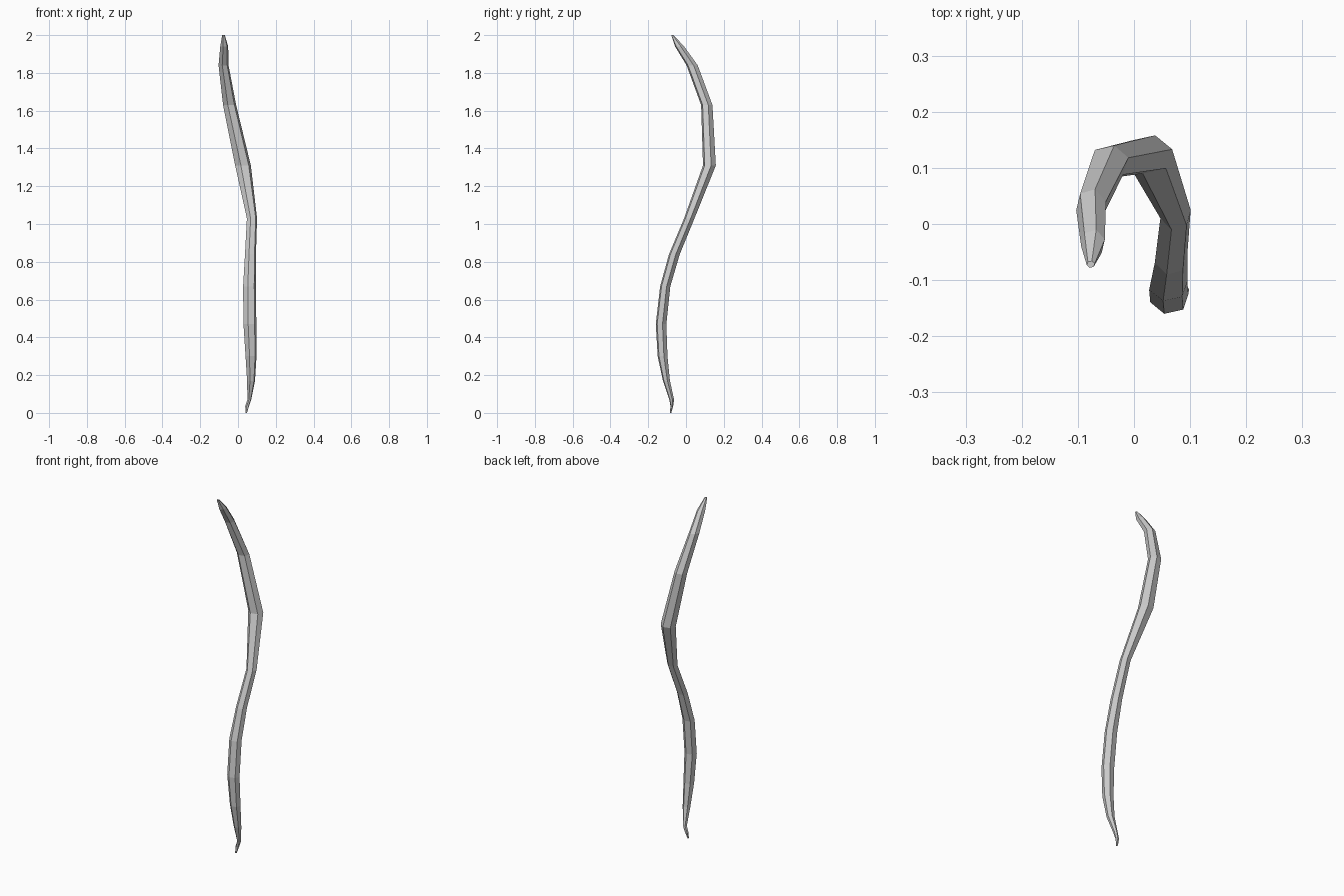
import bpy, bmesh
from math import cos, sin, pi

# Cross-sections from foot to tip: z, x min, x max, y min, y max
RINGS = [
    (0.00, 0.040, 0.048, -0.086, -0.078),
    (0.035, 0.038, 0.058, -0.082, -0.068),
    (0.07, 0.050, 0.070, -0.088, -0.063),
    (0.17, 0.048, 0.090, -0.122, -0.085),
    (0.30, 0.040, 0.098, -0.150, -0.098),
    (0.47, 0.029, 0.097, -0.160, -0.104),
    (0.67, 0.027, 0.095, -0.137, -0.083),
    (0.84, 0.037, 0.095, -0.090, -0.033),
    (1.03, 0.047, 0.101, -0.010, 0.045),
    (1.31, -0.015, 0.068, 0.090, 0.158),
    (1.63, -0.079, -0.010, 0.080, 0.140),
    (1.84, -0.103, -0.050, 0.003, 0.062),
    (1.94, -0.094, -0.052, -0.058, -0.010),
    (2.00, -0.084, -0.070, -0.078, -0.066),
]
SIDES = 6
START = pi / 12

# Wavy tapered stick lofted through the rings
bm = bmesh.new()
loops = []
for z, x0, x1, y0, y1 in RINGS:
    loop = []
    for i in range(SIDES):
        a = START + 2 * pi * i / SIDES
        u, v = cos(a) / cos(START), sin(a) / cos(START)
        loop.append(bm.verts.new(((x0 + x1) / 2 + u * (x1 - x0) / 2,
                                  (y0 + y1) / 2 + v * (y1 - y0) / 2, z)))
    loops.append(loop)
for a, b in zip(loops, loops[1:]):
    for i in range(SIDES):
        j = (i + 1) % SIDES
        bm.faces.new((a[i], a[j], b[j], b[i]))
bm.faces.new(loops[0][::-1])
bm.faces.new(loops[-1])
bmesh.ops.recalc_face_normals(bm, faces=bm.faces)

mesh = bpy.data.meshes.new("wavy_stick")
bm.to_mesh(mesh)
bm.free()
bpy.context.collection.objects.link(bpy.data.objects.new("wavy_stick", mesh))
